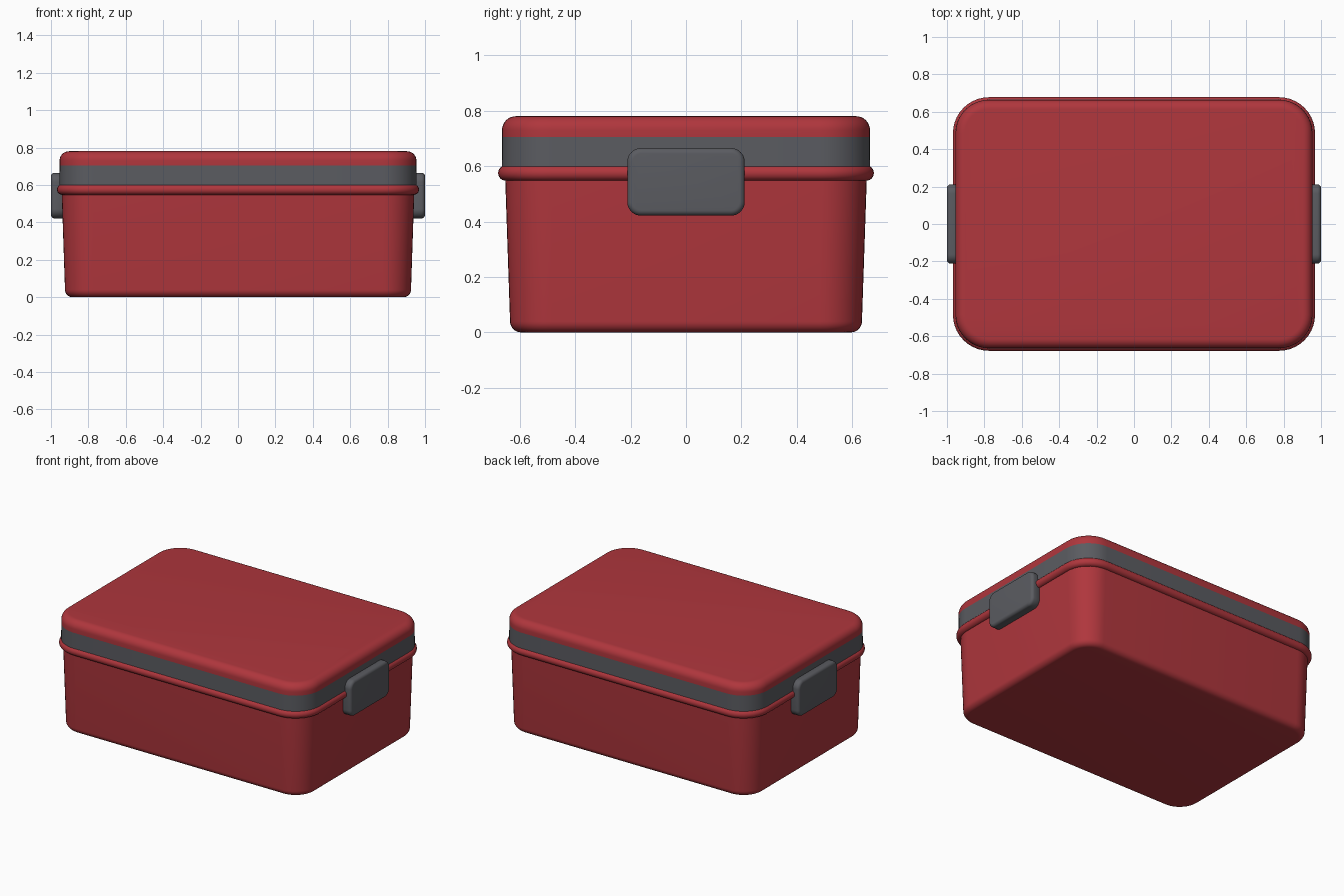
import bpy, bmesh, math
from mathutils import Matrix

if "Cube" in bpy.data.objects:
    bpy.data.objects.remove(bpy.data.objects["Cube"], do_unlink=True)


def material(name, colour):
    mat = bpy.data.materials.new(name)
    mat.use_nodes = True
    mat.diffuse_color = colour
    mat.node_tree.nodes["Principled BSDF"].inputs["Base Color"].default_value = colour
    return mat


red = material("warm red", (0.43, 0.037, 0.046, 1))
grey = material("dark grey", (0.103, 0.106, 0.119, 1))


def rounded_rect(hx, hy, radius, steps=10):
    """Outline of a rounded rectangle, counterclockwise."""
    points = []
    for quarter, (sx, sy) in enumerate([(1, 1), (-1, 1), (-1, -1), (1, -1)]):
        for i in range(steps + 1):
            a = math.pi / 2 * (quarter + i / steps)
            points.append((sx * (hx - radius) + radius * math.cos(a),
                           sy * (hy - radius) + radius * math.sin(a)))
    return points


def arc(offset, z, radius, start, end, steps=8):
    """Profile arc as (outward offset, height) pairs, angles in degrees."""
    angles = [math.radians(start + (end - start) * i / steps) for i in range(steps + 1)]
    return [(offset + radius * math.cos(a), z + radius * math.sin(a)) for a in angles]


def loft(name, hx, hy, radius, profile, mat, matrix=Matrix()):
    """Stack offset rounded rectangles along a profile and cap both ends."""
    bm = bmesh.new()
    rings = [[bm.verts.new((x, y, z)) for x, y in rounded_rect(hx + o, hy + o, radius + o)]
             for o, z in profile]
    for low, high in zip(rings, rings[1:]):
        for i in range(len(low)):
            j = (i + 1) % len(low)
            bm.faces.new((low[i], low[j], high[j], high[i]))
    bm.faces.new(rings[0][::-1])
    bm.faces.new(rings[-1])
    bm.transform(matrix)
    bmesh.ops.recalc_face_normals(bm, faces=bm.faces)
    mesh = bpy.data.meshes.new(name)
    bm.to_mesh(mesh)
    bm.free()
    mesh.materials.append(mat)
    obj = bpy.data.objects.new(name, mesh)
    bpy.context.collection.objects.link(obj)
    bpy.ops.object.select_all(action="DESELECT")
    obj.select_set(True)
    bpy.context.view_layer.objects.active = obj
    bpy.ops.object.shade_smooth_by_angle(angle=math.radians(40))
    return obj


BOX = (0.955, 0.665, 0.18)

# Tapered body with a rounded bottom edge
loft("body", *BOX, arc(-0.07, 0.04, 0.04, -90, 0) + [(-0.012, 0.57)], red)

# Rolled rim around the body opening
loft("rim", *BOX, arc(-0.015, 0.575, 0.028, -90, 90, 12), red)

# Grey band of the lid, then the red lid top
loft("lid_band", *BOX, [(0, 0.59), (-0.001, 0.705)], grey)
loft("lid_top", *BOX, [(-0.001, 0.705)] + arc(-0.051, 0.73, 0.05, 0, 90), red)

# Side latches: rounded plates facing outward
for side, label in ((1, "left"), (-1, "right")):
    turn = Matrix.Rotation(side * math.pi / 2, 4, "Y")
    place = Matrix.Translation((side * 0.93, 0, 0.543))
    loft(label + "_latch", 0.122, 0.212, 0.05,
         [(-0.006, 0), (0, 0.01)] + arc(-0.02, 0.05, 0.02, 0, 90, 6), grey, place @ turn)
